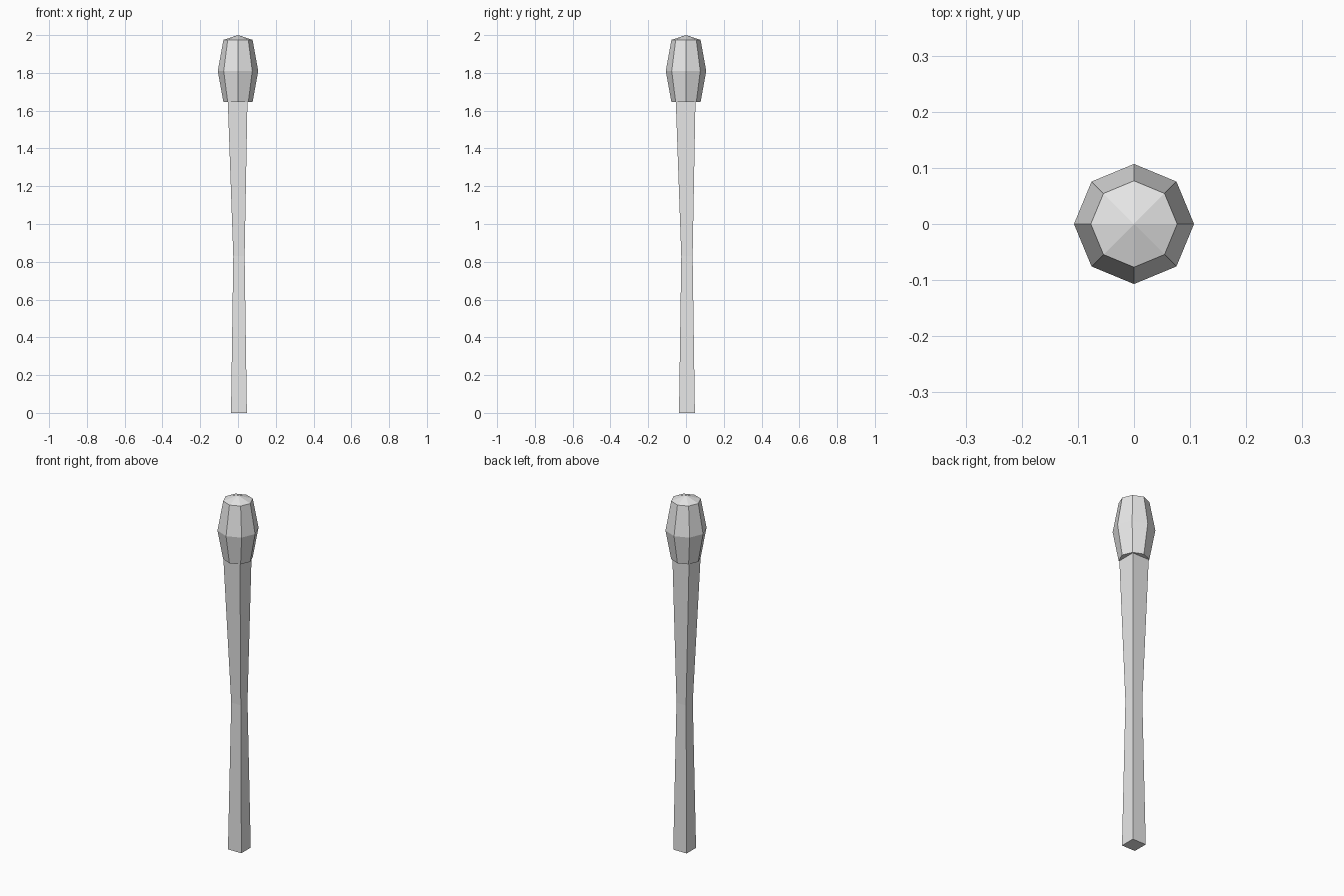
import bpy
import bmesh
import math

cube = bpy.data.objects.get("Cube")
if cube:
    bpy.data.objects.remove(cube, do_unlink=True)

grey = bpy.data.materials.new("light_grey")
grey.use_nodes = True
grey.diffuse_color = (0.8, 0.8, 0.8, 1)
grey.node_tree.nodes["Principled BSDF"].inputs["Base Color"].default_value = (0.8, 0.8, 0.8, 1)


def loft(name, sides, turn, rings, tip=None):
    """Flat-shaded loft through (radius, centre offset, height) rings; tip closes the top in a point."""
    bm = bmesh.new()
    loops = []
    for radius, offset, z in rings:
        angles = [turn + math.tau * i / sides for i in range(sides)]
        loops.append([bm.verts.new((offset + radius * math.cos(a),
                                    offset + radius * math.sin(a), z)) for a in angles])
    for low, high in zip(loops, loops[1:]):
        for i in range(sides):
            j = (i + 1) % sides
            bm.faces.new((low[i], low[j], high[j], high[i]))
    bm.faces.new(loops[0][::-1])
    top = loops[-1]
    if tip is None:
        bm.faces.new(top)
    else:
        apex = bm.verts.new((0, 0, tip))
        for i in range(sides):
            bm.faces.new((top[i], top[(i + 1) % sides], apex))
    bmesh.ops.recalc_face_normals(bm, faces=bm.faces)
    mesh = bpy.data.meshes.new(name)
    bm.to_mesh(mesh)
    bm.free()
    mesh.materials.append(grey)
    obj = bpy.data.objects.new(name, mesh)
    bpy.context.collection.objects.link(obj)
    return obj


# Square shaft with a narrow, slightly off-centre waist
diag = math.sqrt(2)
loft("shaft", 4, math.pi / 4, [(0.042 * diag, 0.005, 0),
                               (0.03 * diag, 0.005, 0.83),
                               (0.052 * diag, -0.002, 1.65)])

# Eight-sided bulging head with a shallow pointed cap
loft("head", 8, 0, [(0.077, 0, 1.645), (0.107, 0, 1.81), (0.077, 0, 1.975)], tip=2.0)
